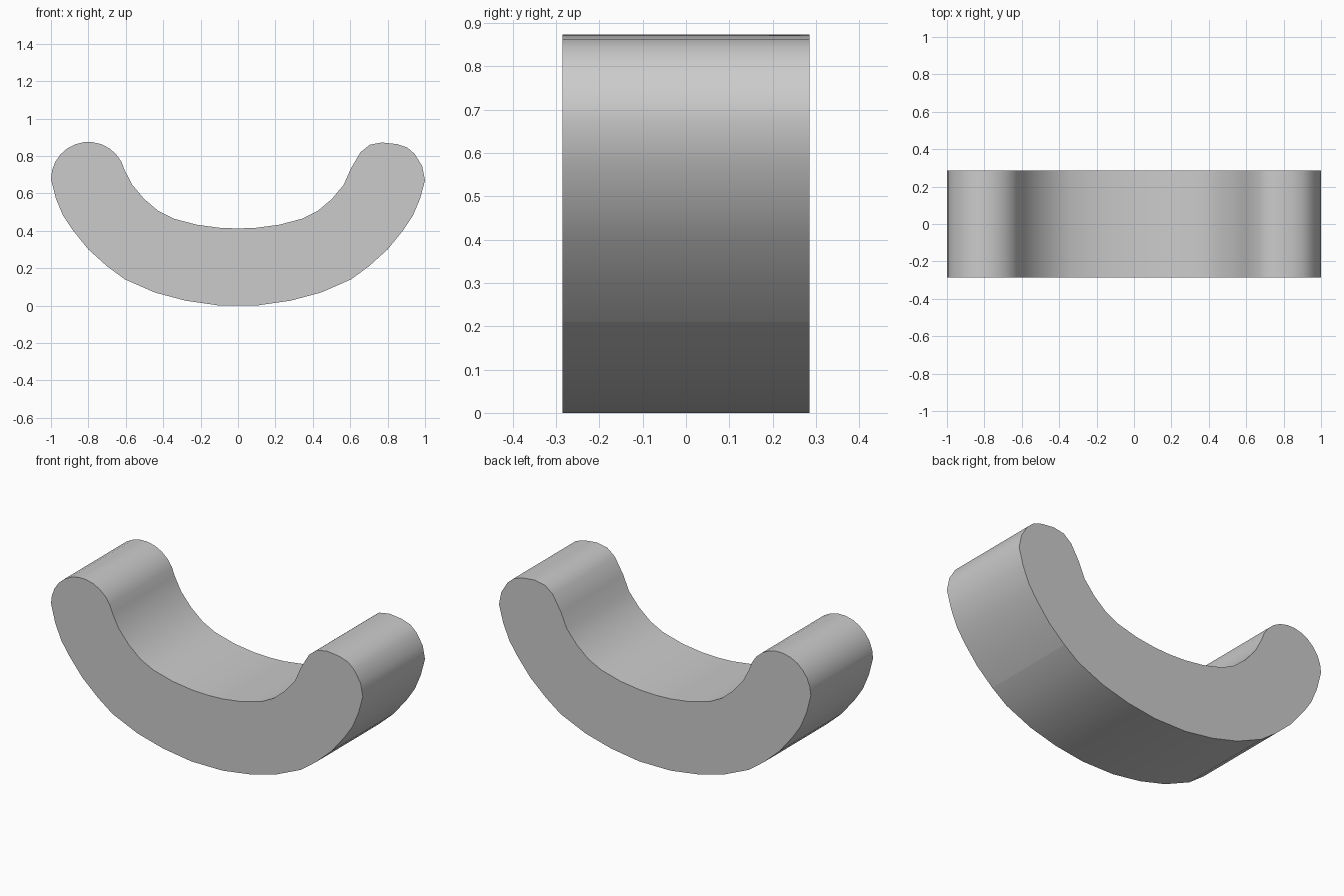
import bpy
import bmesh
from math import cos, sin, radians

default_cube = bpy.data.objects.get("Cube")
if default_cube:
    bpy.data.objects.remove(default_cube, do_unlink=True)

HALF_DEPTH = 0.285


def make_material(name, colour):
    material = bpy.data.materials.new(name)
    material.use_nodes = True
    material.diffuse_color = colour
    material.node_tree.nodes["Principled BSDF"].inputs["Base Color"].default_value = colour
    return material


def mirrored(points):
    """Reflect a run of profile points across x and reverse its order."""
    return [(-x, z) for x, z in reversed(points)]


def arc(centre, radius, start, end, steps):
    """Points along a circular arc, angles in degrees."""
    angles = [radians(start + (end - start) * i / steps) for i in range(steps + 1)]
    return [(centre[0] + radius * cos(a), centre[1] + radius * sin(a)) for a in angles]


def extrude_profile(name, profile, half_depth, material):
    """Extrude a closed x-z outline along y."""
    bm = bmesh.new()
    front = bm.faces.new([bm.verts.new((x, -half_depth, z)) for x, z in profile])
    extruded = bmesh.ops.extrude_face_region(bm, geom=[front], use_keep_orig=True)
    back_verts = [v for v in extruded["geom"] if isinstance(v, bmesh.types.BMVert)]
    bmesh.ops.translate(bm, verts=back_verts, vec=(0, 2 * half_depth, 0))
    bmesh.ops.recalc_face_normals(bm, faces=bm.faces)
    mesh = bpy.data.meshes.new(name)
    bm.to_mesh(mesh)
    bm.free()
    mesh.materials.append(material)
    obj = bpy.data.objects.new(name, mesh)
    bpy.context.collection.objects.link(obj)
    return obj


# Outer belly, from the middle of the base up to the side
belly = [(0.1, 0), (0.28, 0.026), (0.445, 0.07), (0.605, 0.14), (0.7, 0.21),
         (0.8, 0.3), (0.885, 0.405), (0.935, 0.48), (0.973, 0.57)]

# Flatter tip on one side, plain round tip on the other
flat_tip = [(1, 0.67), (0.985, 0.745), (0.945, 0.81), (0.905, 0.845), (0.85, 0.863),
            (0.77, 0.872), (0.705, 0.86), (0.655, 0.82), (0.602, 0.73)]
round_tip = arc((-0.8, 0.675), 0.2, 14, 180, 12)

# Inner hollow, from the tip down to the middle
hollow = [(0.565, 0.645), (0.5, 0.568), (0.425, 0.505), (0.345, 0.465),
          (0.22, 0.432), (0.1, 0.416)]

profile = (belly + flat_tip + hollow + [(0, 0.412)] + mirrored(hollow)
           + round_tip + mirrored(belly))

grey = make_material("plain grey", (0.6, 0.6, 0.6, 1))
body = extrude_profile("curved_body", profile, HALF_DEPTH, grey)

# Smooth curved wall with crisp end faces
bpy.ops.object.select_all(action="DESELECT")
body.select_set(True)
bpy.context.view_layer.objects.active = body
bpy.ops.object.shade_smooth_by_angle(angle=radians(35))

# Crease lines where the base meets the sides
crease_x, crease_z = belly[4]
for edge in body.data.edges:
    ends = [body.data.vertices[i].co for i in edge.vertices]
    if all(abs(abs(v.x) - crease_x) < 0.01 and abs(v.z - crease_z) < 0.01 for v in ends):
        edge.use_edge_sharp = True
